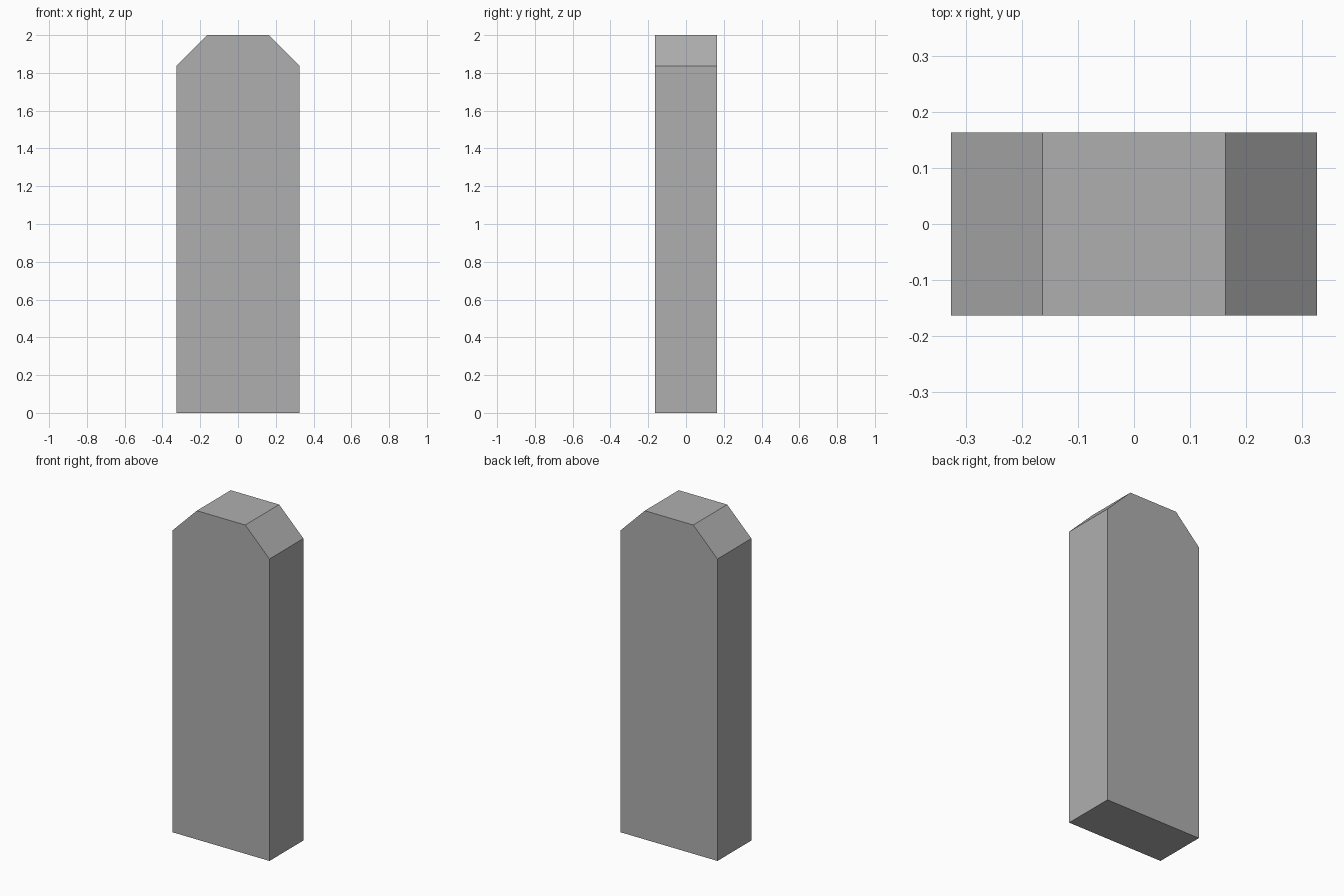
import bpy
import bmesh

if "Cube" in bpy.data.objects:
    bpy.data.objects.remove(bpy.data.objects["Cube"])

HALF_W, HALF_D, HEIGHT, CHAMFER = 0.326, 0.163, 2.0, 0.163

# Front outline: upright slab with two clipped top corners
right_side = [(HALF_W, 0), (HALF_W, HEIGHT - CHAMFER), (HALF_W - CHAMFER, HEIGHT)]
profile = right_side + [(-x, z) for x, z in reversed(right_side)]

# Extrude the outline from front to back
bm = bmesh.new()
front = bm.faces.new([bm.verts.new((x, -HALF_D, z)) for x, z in profile])
result = bmesh.ops.extrude_face_region(bm, geom=[front], use_keep_orig=True)
back_verts = [g for g in result["geom"] if isinstance(g, bmesh.types.BMVert)]
bmesh.ops.translate(bm, verts=back_verts, vec=(0, 2 * HALF_D, 0))
bmesh.ops.recalc_face_normals(bm, faces=bm.faces)

mesh = bpy.data.meshes.new("chamfered_post")
bm.to_mesh(mesh)
bm.free()
post = bpy.data.objects.new("chamfered_post", mesh)
bpy.context.collection.objects.link(post)

# Dark grey surface
grey = bpy.data.materials.new("dark_grey")
grey.diffuse_color = (0.43, 0.43, 0.43, 1)
grey.use_nodes = True
grey.node_tree.nodes["Principled BSDF"].inputs["Base Color"].default_value = grey.diffuse_color
mesh.materials.append(grey)
